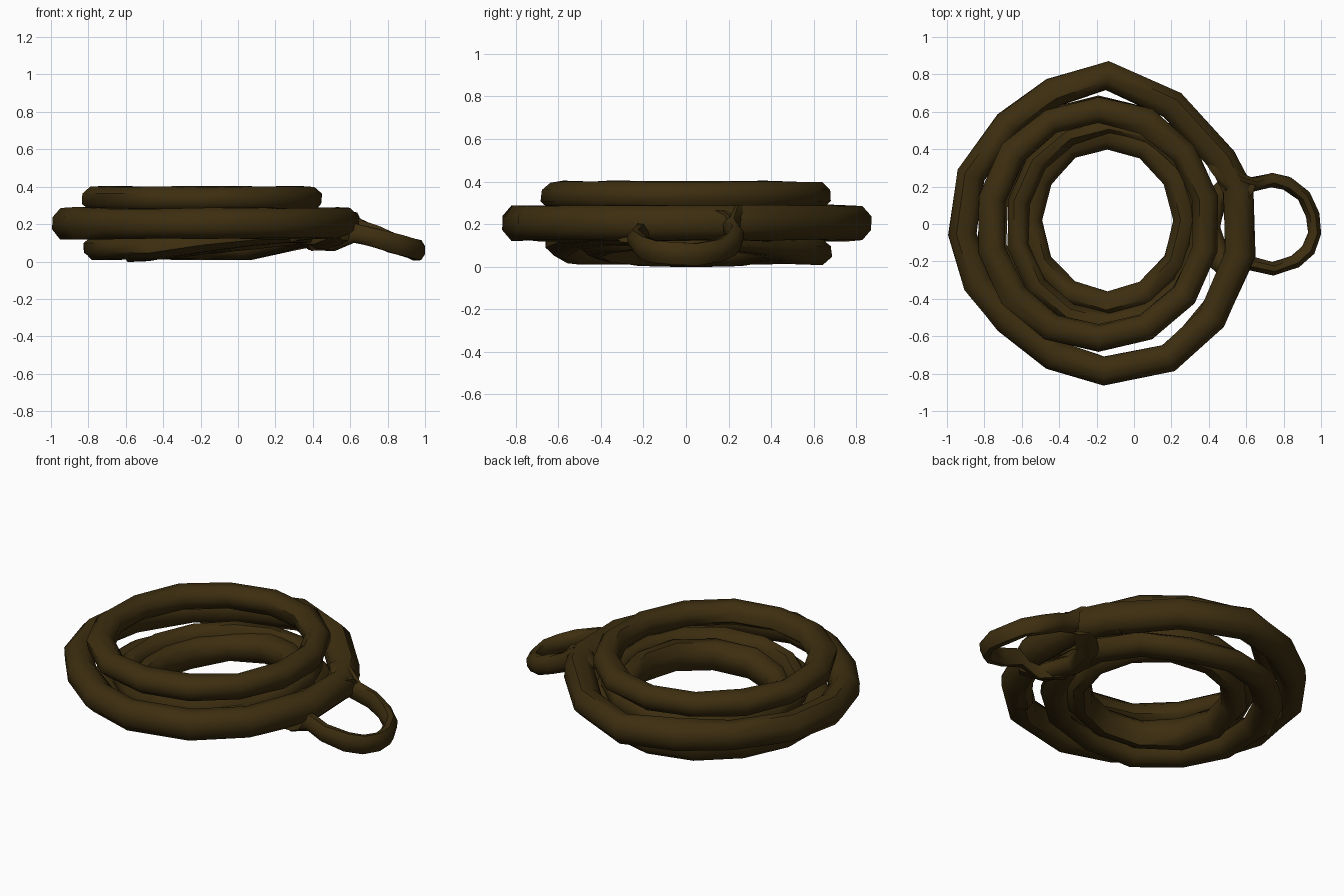
import bpy, bmesh, math, random
from mathutils import Vector

random.seed(4)
if "Cube" in bpy.data.objects:
    bpy.data.objects.remove(bpy.data.objects["Cube"])

rope = bpy.data.materials.new("dark_brown_rope")
rope.use_nodes = True
colour = (0.046, 0.027, 0.005, 1)
rope.diffuse_color = colour
bsdf = rope.node_tree.nodes["Principled BSDF"]
bsdf.inputs["Base Color"].default_value = colour
bsdf.inputs["Roughness"].default_value = 0.9


def tube(name, path, wide, tall, closed=True, sides=8, wobble=0.006):
    """Sweep a slightly uneven oval section along a path."""
    pts = [Vector(p) for p in path]
    n = len(pts)
    bm = bmesh.new()
    loops = []
    for i, p in enumerate(pts):
        before = pts[i - 1] if closed or i else p
        after = pts[(i + 1) % n] if closed or i < n - 1 else p
        t = (after - before).normalized()
        side = t.cross(Vector((0, 0, 1))).normalized()
        up = side.cross(t)
        loop = []
        for k in range(sides):
            a = math.tau * (k + 0.5) / sides
            g = 1.06 + random.uniform(-wobble, wobble) / wide
            loop.append(bm.verts.new(p + side * math.cos(a) * wide * g + up * math.sin(a) * tall * g))
        loops.append(loop)
    for i in range(n if closed else n - 1):
        a, b = loops[i], loops[(i + 1) % n]
        for k in range(sides):
            j = (k + 1) % sides
            bm.faces.new((a[k], a[j], b[j], b[k]))
    if not closed:
        bm.faces.new(loops[0])
        bm.faces.new(loops[-1])
    bmesh.ops.recalc_face_normals(bm, faces=bm.faces)
    mesh = bpy.data.meshes.new(name)
    bm.to_mesh(mesh)
    bm.free()
    mesh.materials.append(rope)
    ob = bpy.data.objects.new(name, mesh)
    bpy.context.collection.objects.link(ob)
    bpy.ops.object.select_all(action='DESELECT')
    ob.select_set(True)
    bpy.context.view_layer.objects.active = ob
    bpy.ops.object.shade_smooth_by_angle(angle=math.radians(50))


def ring(cx, cy, rx, ry, height, count):
    """Oval path whose height may vary with the angle."""
    angles = [math.tau * i / count + math.pi / 2 for i in range(count)]
    return [(cx + rx * math.cos(a), cy + ry * math.sin(a), height(a)) for a in angles]


# Uneven outer coil, its centre line set in from its outline
outline = [(-0.14, 0.88), (0.25, 0.71), (0.55, 0.38), (0.64, 0.2), (0.65, -0.18), (0.48, -0.56),
           (0.22, -0.79), (-0.16, -0.87), (-0.46, -0.78), (-0.73, -0.57), (-0.91, -0.35),
           (-1, -0.06), (-0.95, 0.29), (-0.73, 0.59), (-0.46, 0.78)]
middle = Vector((-0.17, 0, 0.205))
outer = []
for x, y in outline:
    p = Vector((x, y, middle.z))
    outer.append(p + (middle - p).normalized() * 0.083)
tube("outer_coil", outer, 0.08, 0.083)

# Stacked coils within, the lower ones tilting up to the right
tube("top_coil", ring(-0.19, 0, 0.585, 0.61, lambda a: 0.335, 14), 0.072, 0.066)
tube("middle_coil", ring(-0.13, 0, 0.5, 0.53, lambda a: 0.165 + 0.03 * math.cos(a), 14), 0.058, 0.07)
tube("inner_coil", ring(-0.14, 0.02, 0.42, 0.45, lambda a: 0.125 + 0.045 * math.cos(a), 12), 0.07, 0.08)
tube("bottom_coil", ring(-0.19, 0.01, 0.575, 0.6,
     lambda a: 0.073 + 0.09 * max(0, math.cos(a + math.pi / 7)), 14), 0.075, 0.062)

# Hanging loop with its two ends wrapped round the coils
tube("end_loop", [(0.40, -0.1, 0.11), (0.50, -0.2, 0.11), (0.62, -0.21, 0.15), (0.74, -0.24, 0.125),
     (0.86, -0.2, 0.09), (0.93, -0.14, 0.07), (0.965, -0.05, 0.06), (0.955, 0.05, 0.06),
     (0.91, 0.15, 0.075), (0.82, 0.215, 0.1), (0.73, 0.235, 0.14), (0.63, 0.21, 0.18),
     (0.56, 0.24, 0.24), (0.48, 0.3, 0.23)], 0.037, 0.053, closed=False, wobble=0.003)
tube("over_wrap", [(0.62, 0.16, 0.22), (0.52, 0.22, 0.24), (0.46, 0.3, 0.24),
     (0.4, 0.4, 0.2)], 0.05, 0.04, closed=False)
tube("under_wrap", [(0.56, -0.28, 0.16), (0.46, -0.2, 0.115), (0.4, -0.02, 0.11),
     (0.44, 0.14, 0.115), (0.56, 0.24, 0.16)], 0.06, 0.05, closed=False)

# Side strand running beside the outer coil
tube("side_strand", [(0.3, -0.58, 0.17), (0.44, -0.42, 0.18), (0.54, -0.2, 0.19),
     (0.54, 0.02, 0.19), (0.52, 0.22, 0.19), (0.43, 0.4, 0.18)], 0.055, 0.06, closed=False)
